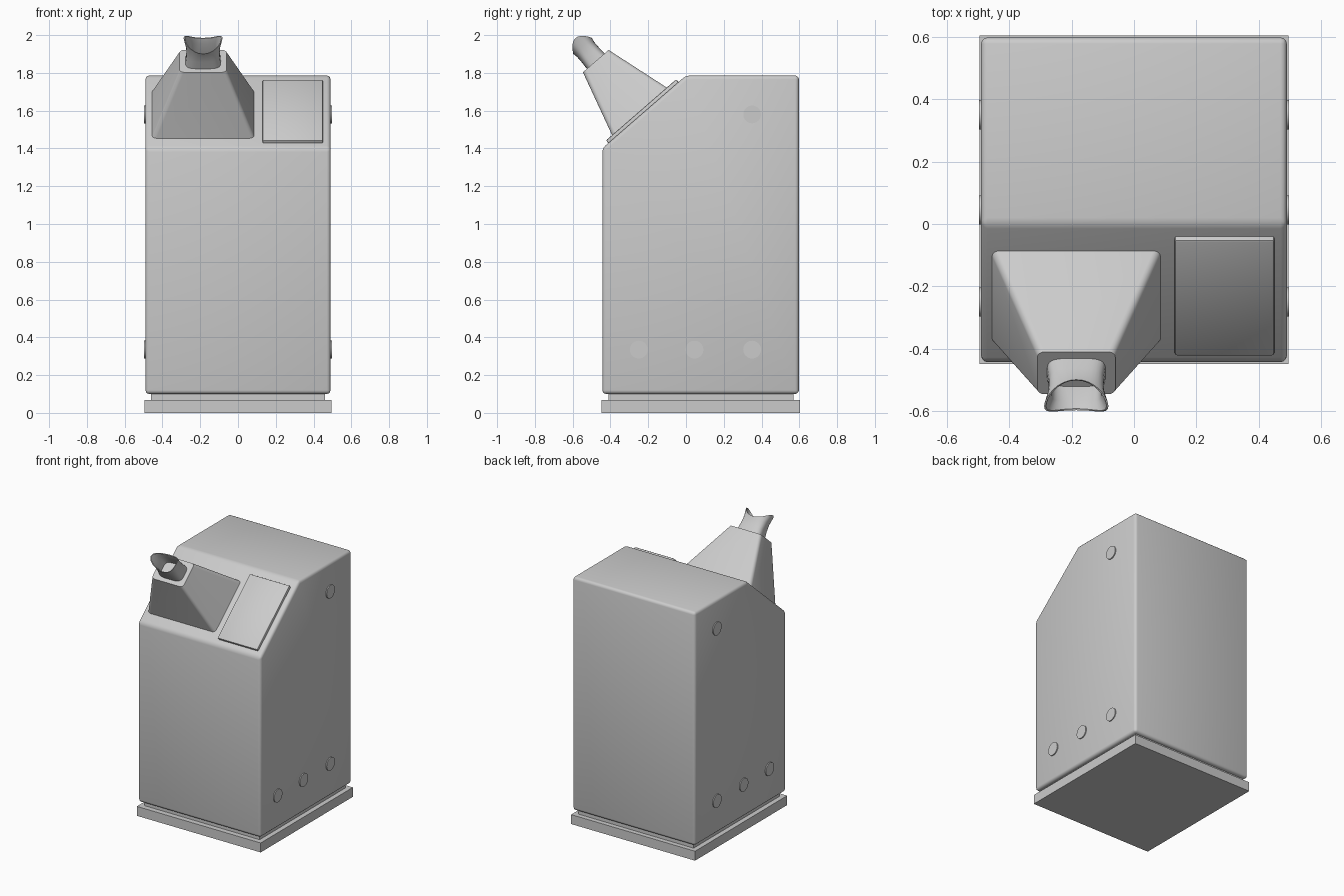
import bpy, bmesh
from math import cos, sin, pi, radians, copysign
from mathutils import Matrix, Vector

if "Cube" in bpy.data.objects:
    bpy.data.objects.remove(bpy.data.objects["Cube"])

SLOPE = Matrix.Translation((0, -0.235, 1.583)) @ Matrix.Rotation(radians(41), 4, 'X')


def finish(name, bm, matrix=None, smooth=True):
    bmesh.ops.recalc_face_normals(bm, faces=bm.faces)
    if matrix:
        bm.transform(matrix)
    me = bpy.data.meshes.new(name)
    bm.to_mesh(me)
    bm.free()
    ob = bpy.data.objects.new(name, me)
    bpy.context.collection.objects.link(ob)
    if smooth:
        bpy.ops.object.select_all(action='DESELECT')
        ob.select_set(True)
        bpy.context.view_layer.objects.active = ob
        bpy.ops.object.shade_smooth_by_angle(angle=radians(35))
    return ob


def loft(rings, cap_start=True, cap_end=True):
    bm = bmesh.new()
    vs = [[bm.verts.new(p) for p in r] for r in rings]
    n = len(vs[0])
    for a, b in zip(vs, vs[1:]):
        for i in range(n):
            j = (i + 1) % n
            bm.faces.new((a[i], a[j], b[j], b[i]))
    if cap_start:
        bm.faces.new(vs[0][::-1])
    if cap_end:
        bm.faces.new(vs[-1])
    return bm


def bevel(bm, edges, width, segments=3):
    bmesh.ops.bevel(bm, geom=list(edges), offset=width, segments=segments,
                    profile=0.5, affect='EDGES')


def rect(x0, x1, y0, y1, z):
    return [(x0, y0, z), (x1, y0, z), (x1, y1, z), (x0, y1, z)]


def box(x0, x1, y0, y1, z0, z1):
    return loft([rect(x0, x1, y0, y1, z0), rect(x0, x1, y0, y1, z1)])


# Base slab and recessed neck
finish("base_slab", box(-0.495, 0.495, -0.448, 0.604, 0, 0.068), smooth=False)
finish("base_neck", box(-0.46, 0.46, -0.41, 0.57, 0.06, 0.11), smooth=False)

# Cabinet with sloped front shoulder
profile = [(-0.443, 0.1), (0.598, 0.1), (0.598, 1.786), (0.0, 1.786), (-0.443, 1.401)]
bm = loft([[(x, y, z) for y, z in profile] for x in (-0.49, 0.49)])
bevel(bm, bm.edges, 0.02)
finish("cabinet", bm)

# Flat panel on the slope
bm = box(0.13, 0.45, -0.235, 0.258, -0.01, 0.018)
bevel(bm, [e for e in bm.edges if max(v.co.z for v in e.verts) > 0], 0.008, 2)
finish("slope_panel", bm, SLOPE)

# Tapered viewing hood
CX = -0.185
bm = loft([rect(CX - 0.27, CX + 0.27, -0.197, 0.197, 0),
           rect(CX - 0.125, CX + 0.125, -0.09, 0.09, 0.37)])
bevel(bm, [e for e in bm.edges if abs(e.verts[0].co.z - e.verts[1].co.z) > 0.1], 0.022, 4)
finish("viewing_hood", bm, SLOPE)


# Hollow flared eyepiece with a saddle-shaped rim
def oval(rx, ry, z, dip=0.0, power=1.0, count=32):
    ring = []
    for i in range(count):
        a = 2 * pi * i / count
        c, s = cos(a), sin(a)
        ring.append((CX + rx * copysign(abs(c) ** power, c),
                     ry * copysign(abs(s) ** power, s), z - dip * s * s))
    return ring


bm = loft([oval(0.095, 0.063, 0.36, 0, 0.5), oval(0.088, 0.06, 0.42, 0.005, 0.6),
           oval(0.09, 0.06, 0.475, 0.025, 0.75), oval(0.103, 0.065, 0.532, 0.055, 0.95),
           oval(0.097, 0.06, 0.53, 0.055, 0.95), oval(0.08, 0.052, 0.47, 0.025, 0.75),
           oval(0.076, 0.049, 0.38, 0, 0.5)])
finish("eyepiece", bm, SLOPE)

# Round side buttons, mirrored on both flanks
for side, label in ((1, "right"), (-1, "left")):
    for i, (y, z) in enumerate([(0.35, 1.58), (0.35, 0.335), (0.045, 0.335), (-0.25, 0.335)]):
        bm = loft([[(side * x, y + 0.047 * cos(2 * pi * k / 32), z + 0.047 * sin(2 * pi * k / 32))
                    for k in range(32)] for x in (0.48, 0.497)])
        finish(f"{label}_button_{i + 1}", bm)
